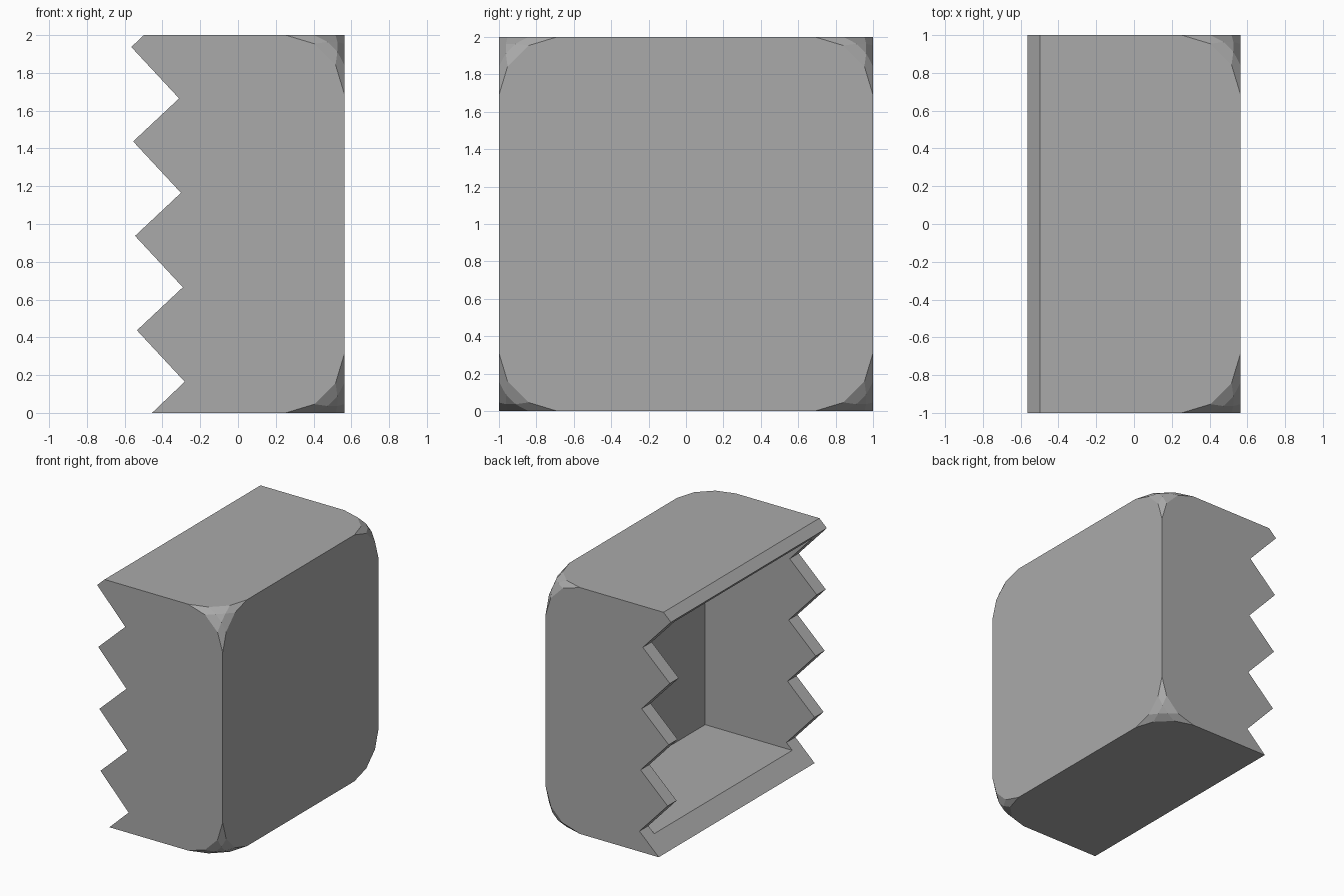
import bpy
import bmesh
from mathutils import Vector

WALL = 0.115
FACE_X = 0.5625

cube = bpy.data.objects.get("Cube")
if cube:
    bpy.data.objects.remove(cube, do_unlink=True)

grey = bpy.data.materials.new("mid_grey")
grey.use_nodes = True
colour = (0.4, 0.4, 0.4, 1)
grey.diffuse_color = colour
grey.node_tree.nodes["Principled BSDF"].inputs["Base Color"].default_value = colour


def make_object(name, bm):
    bmesh.ops.recalc_face_normals(bm, faces=bm.faces)
    mesh = bpy.data.meshes.new(name)
    bm.to_mesh(mesh)
    bm.free()
    mesh.materials.append(grey)
    obj = bpy.data.objects.new(name, mesh)
    bpy.context.collection.objects.link(obj)
    return obj


def box(low, high):
    bm = bmesh.new()
    bmesh.ops.create_cube(bm, size=1)
    low, high = Vector(low), Vector(high)
    for v in bm.verts:
        v.co = (low + high) / 2 + v.co * (high - low)
    return bm


def cut(target, cutter):
    cutter.hide_render = True
    mod = target.modifiers.new("cut", 'BOOLEAN')
    mod.operation = 'DIFFERENCE'
    mod.solver = 'EXACT'
    mod.object = cutter
    bpy.context.view_layer.objects.active = target
    bpy.ops.object.modifier_apply(modifier=mod.name)
    bpy.data.objects.remove(cutter, do_unlink=True)


# Block with its four closed-end corners rounded off
bm = box((-0.8, -1, 0), (FACE_X, 1, 2))
corners = [v for v in bm.verts if v.co.x > 0]
bmesh.ops.bevel(bm, geom=corners, offset=0.31, offset_type='OFFSET',
                segments=3, profile=0.5, affect='VERTICES')
shell = make_object("jagged_open_box", bm)

# Hollow interior, open on one side
cut(shell, make_object("cavity_cutter", box(
    (-1, WALL - 1, WALL), (FACE_X - WALL, 1 - WALL, 2 - WALL))))

# Zigzag rim: four teeth on a slightly leaning line
outline = [(-1.2, -0.1), (-0.56, -0.1)]
for i in range(4):
    lean, z = -0.01 * i, 0.5 * i
    outline += [(-0.282 + lean, 0.165 + z), (-0.535 + lean, 0.437 + z)]
outline += [(-0.392, 2.1), (-1.2, 2.1)]
bm = bmesh.new()
face = bm.faces.new([bm.verts.new((x, -1.2, z)) for x, z in outline])
side = bmesh.ops.extrude_face_region(bm, geom=[face])
bmesh.ops.translate(bm, vec=(0, 2.4, 0),
                    verts=[g for g in side["geom"] if isinstance(g, bmesh.types.BMVert)])
cut(shell, make_object("teeth_cutter", bm))
